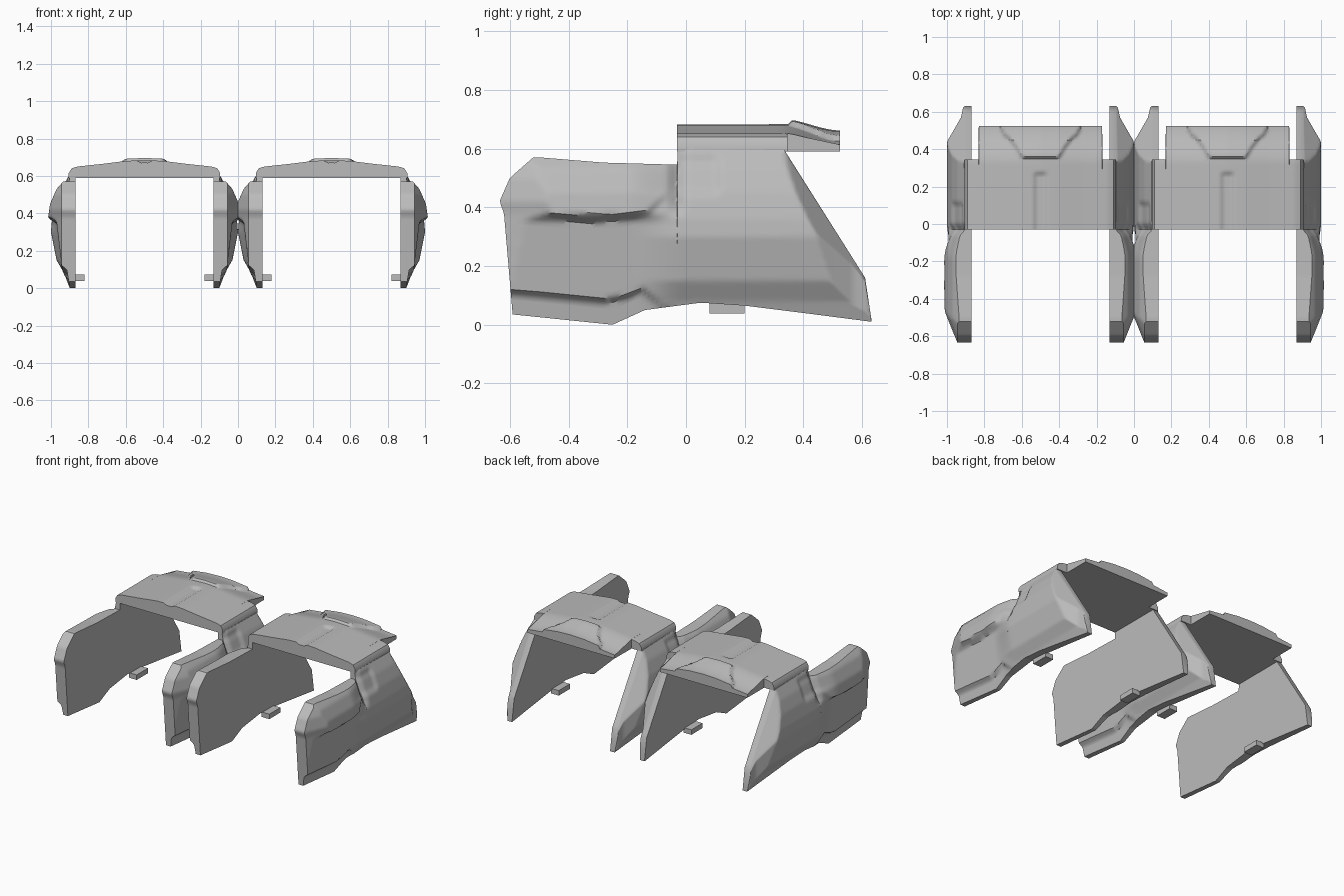
import bpy, bmesh, math

if "Cube" in bpy.data.objects:
    bpy.data.objects.remove(bpy.data.objects["Cube"])

grey = bpy.data.materials.new("plain grey")
grey.use_nodes = True
colour = (0.5, 0.5, 0.5, 1)
grey.diffuse_color = colour
grey.node_tree.nodes["Principled BSDF"].inputs["Base Color"].default_value = colour


def lerp(a, b, t):
    return a + (b - a) * t


def curve(points, t):
    """Piecewise linear profile."""
    if t <= points[0][0]:
        return points[0][1]
    for (a, p), (b, q) in zip(points, points[1:]):
        if t <= b:
            return lerp(p, q, (t - a) / (b - a))
    return points[-1][1]


def step(a, b, t):
    t = min(max((t - a) / (b - a), 0), 1)
    return t * t * (3 - 2 * t)


def spans(breaks, size):
    """Evenly divided spans between breakpoints."""
    out = []
    for a, b in zip(breaks, breaks[1:]):
        n = max(1, round((b - a) / size))
        out += [lerp(a, b, i / n) for i in range(n)]
    return out + [breaks[-1]]


def slab(name, grid, flatten):
    """Closed slab: sculpted outer grid, straight rim, flat inner face."""
    bm = bmesh.new()
    v = [[bm.verts.new(p) for p in col] for col in grid]
    m, n = len(v), len(v[0])
    for i in range(m - 1):
        for j in range(n - 1):
            bm.faces.new((v[i][j], v[i + 1][j], v[i + 1][j + 1], v[i][j + 1]))
    rim = [c[0] for c in v] + v[-1][1:] + [c[-1] for c in v[-2::-1]] + v[0][-2:0:-1]
    inner = [bm.verts.new(flatten(p.co)) for p in rim]
    for i in range(len(rim)):
        k = (i + 1) % len(rim)
        bm.faces.new((rim[i], inner[i], inner[k], rim[k]))
    bm.faces.new(inner)
    bmesh.ops.recalc_face_normals(bm, faces=bm.faces)
    return finish(name, bm)


def finish(name, bm):
    mesh = bpy.data.meshes.new(name)
    bm.to_mesh(mesh)
    bm.free()
    mesh.materials.append(grey)
    ob = bpy.data.objects.new(name, mesh)
    bpy.context.collection.objects.link(ob)
    bpy.ops.object.select_all(action='DESELECT')
    ob.select_set(True)
    bpy.context.view_layer.objects.active = ob
    bpy.ops.object.shade_smooth_by_angle(angle=math.radians(38))
    return ob


# Side panel outline
BOTTOM = [(-.59, .035), (-.25, .0), (-.14, .05), (.05, .075), (.2, .065), (.4, .04), (.632, .01)]
TOP = [(-.5, .57), (-.28, .552), (-.03, .545), (-.029, .6), (.335, .595), (.61, .16), (.632, .015)]
FRONT = [(.03, -.59), (.38, -.62), (.42, -.635), (.5, -.6), (.57, -.52)]
# Side panel relief
FRONT_BODY = [(0, .03), (.1, .045), (.35, .075), (.38, .1), (.45, .09), (.53, .055), (.57, .02)]
REAR_BODY = [(0, .03), (.08, .06), (.15, .1), (.3, .13), (.36, .125), (.45, .105), (.53, .075), (.6, .035)]
TAIL = [(.44, .13), (.5, .095), (.57, .055), (.64, .04)]
PAD_EDGE = [(-.64, .38), (-.3, .345), (-.13, .37), (-.09, .41), (-.05, .45), (-.04, .6)]
SKIRT_EDGE = [(-.6, .1), (-.28, .07), (-.2, .085), (-.15, .11), (-.08, .05)]


def relief(y, z):
    pad = step(0, .02, z - curve(PAD_EDGE, y)) * step(.035, .05, -y)
    skirt = step(0, .02, z - curve(SKIRT_EDGE, y))
    front = curve(FRONT_BODY, z) + .025 * skirt + .02 * pad
    front = min(front, .075 + .4 * (y - curve(FRONT, z)))
    slant = (.34 - y) * .847 + (.59 - z) * .532
    rear = min(curve(REAR_BODY, z), .035 + 1.5 * max(slant, 0), curve(TAIL, y))
    # fold on the upright and groove beside the pad
    rear -= .012 * step(.12, .1, y) * step(.43, .47, z) * step(.59, .55, z)
    h = lerp(front, rear, step(-.2, 0, y))
    h -= .02 * math.exp(-((y + .03) / .02) ** 2) * step(.36, .42, z)
    return max(h, .03)


def side_panel(name, cx, side):
    grid = []
    for b in spans([-.59, -.5, -.25, -.14, -.03, -.029, .335, .61, .632], .014):
        col = []
        for j in range(45):
            z = lerp(curve(BOTTOM, b), curve(TOP, b), j / 44)
            y = b
            if b < -.5:
                y = lerp(curve(FRONT, z), -.5, (b + .59) / .09)
            col.append((cx + side * (.37 + relief(y, z)), y, z))
        grid.append(col)
    slab(name, grid, lambda p: (cx + side * .37, p.y, p.z))


# Arched roof plate with a centre groove and a raised rear pad
ARCH = [(0, .684), (.1, .68), (.22, .665), (.36, .65), (.39, .64), (.405, .615)]
ROOF_PAD = [(0, .345), (.1, .345), (.13, .4), (.17, .45), (.2, .47), (.22, .54)]


def roof_plate(name, cx):
    grid = []
    for x in spans([-.405, -.39, -.331, -.33, -.03, .03, .33, .331, .39, .405], .0125):
        ax = abs(x)
        end = .525 if ax < .3305 else .345
        col = []
        for j in range(45):
            y = lerp(-.03, end, j / 44)
            z = curve(ARCH, ax) - .04 * step(.32, .525, y)
            z += .018 * step(0, .02, y - curve(ROOF_PAD, ax))
            z -= .013 * step(.034, .026, ax) * step(.28, .26, y)
            col.append((cx + x, y, z))
        grid.append(col)
    slab(name, grid, lambda p: (p.x, p.y, .59))


def tab(name, cx, side):
    bm = bmesh.new()
    bmesh.ops.create_cube(bm, size=1)
    for v in bm.verts:
        v.co = (cx + side * .35 + v.co.x * .06, .14 + v.co.y * .12, .056 + v.co.z * .034)
    finish(name, bm)


for unit, cx in (("right", -.5), ("left", .5)):
    roof_plate(unit + "_roof_plate", cx)
    for label, side in (("right", -1), ("left", 1)):
        side_panel(f"{unit}_cover_{label}_panel", cx, side)
        tab(f"{unit}_cover_{label}_tab", cx, side)
